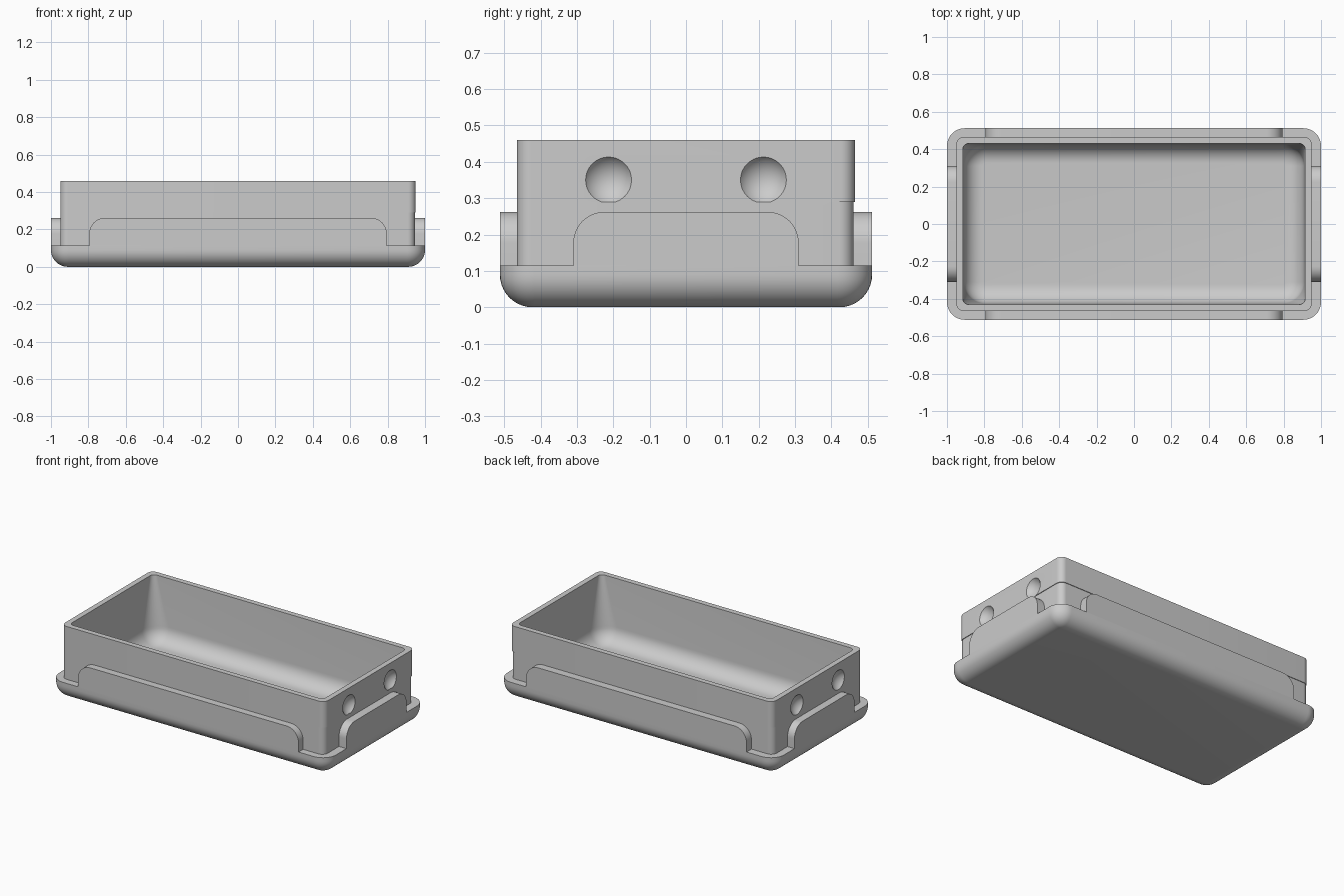
import bpy, bmesh, math
from mathutils import Vector

cube = bpy.data.objects.get("Cube")
if cube:
    bpy.data.objects.remove(cube, do_unlink=True)

GREY = (0.6, 0.6, 0.6, 1)
grey = bpy.data.materials.new("plain grey")
grey.use_nodes = True
grey.diffuse_color = GREY
grey.node_tree.nodes["Principled BSDF"].inputs["Base Color"].default_value = GREY


def finish(bm, name, angle=30):
    bmesh.ops.recalc_face_normals(bm, faces=bm.faces)
    mesh = bpy.data.meshes.new(name)
    bm.to_mesh(mesh)
    bm.free()
    mesh.materials.append(grey)
    obj = bpy.data.objects.new(name, mesh)
    bpy.context.collection.objects.link(obj)
    return obj


def smooth(obj):
    bpy.ops.object.select_all(action="DESELECT")
    obj.select_set(True)
    bpy.context.view_layer.objects.active = obj
    bpy.ops.object.shade_smooth_by_angle(angle=math.radians(30))


def rounded_ring(bm, hx, hy, r, z, shift=0, steps=10):
    """Rounded rectangle of half sizes hx, hy at height z."""
    ring = []
    for q, (sx, sy) in enumerate([(1, 1), (-1, 1), (-1, -1), (1, -1)]):
        for i in range(steps + 1):
            a = math.pi / 2 * (q + i / steps)
            ring.append(bm.verts.new((sx * (hx - r) + r * math.cos(a) + shift,
                                      sy * (hy - r) + r * math.sin(a) + shift, z)))
    return ring


# Tray: one continuous section from the underside, over the rim, to the cavity floor
BASE_X, BASE_Y, LEDGE, TOP, FLOOR = 1.0, 0.512, 0.115, 0.46, 0.045
bm = bmesh.new()
rings = []
R, N = 0.09, 10
for i in range(N + 1):
    a = math.pi / 2 * i / N
    inset = R * (1 - math.sin(a))
    rings.append(rounded_ring(bm, BASE_X - inset, BASE_Y - inset,
                              0.095 - inset, R * (1 - math.cos(a))))
rings.append(rounded_ring(bm, BASE_X, BASE_Y, 0.095, LEDGE))
rings.append(rounded_ring(bm, 0.948, 0.463, 0.04, LEDGE, -0.002))
rings.append(rounded_ring(bm, 0.948, 0.463, 0.04, 0.29, -0.002))
rings.append(rounded_ring(bm, 0.95, 0.465, 0.04, 0.29))
rings.append(rounded_ring(bm, 0.95, 0.465, 0.04, TOP))
rings.append(rounded_ring(bm, 0.915, 0.43, 0.03, TOP))
F = 0.1
for i in range(N + 1):
    a = math.pi / 2 * i / N
    inset = F * (1 - math.cos(a))
    rings.append(rounded_ring(bm, 0.91 - inset, 0.425 - inset,
                              0.115 - inset, FLOOR + F * (1 - math.sin(a))))
for low, high in zip(rings, rings[1:]):
    for i in range(len(low)):
        j = (i + 1) % len(low)
        bm.faces.new((low[i], low[j], high[j], high[i]))
bm.faces.new(rings[0])
bm.faces.new(rings[-1])
tray = finish(bm, "tray")

# Finger dimples in both end walls
DEPTH, BALL = 0.033, 0.077
bm = bmesh.new()
for sx in (-1, 1):
    for y in (-0.213, 0.213):
        made = bmesh.ops.create_uvsphere(bm, u_segments=48, v_segments=32, radius=BALL)
        bmesh.ops.translate(bm, verts=made["verts"],
                            vec=Vector((sx * (0.95 - DEPTH + BALL), y, 0.35)))
cutter = finish(bm, "dimple_cutter")
cutter.hide_render = True
cut = tray.modifiers.new("dimples", "BOOLEAN")
cut.operation, cut.solver, cut.object = "DIFFERENCE", "EXACT", cutter
bpy.context.view_layer.objects.active = tray
bpy.ops.object.modifier_apply(modifier=cut.name)
bpy.data.objects.remove(cutter, do_unlink=True)
smooth(tray)


# Raised tabs standing on the ledge, one on each side
def tab(name, half, r, inner, outer, turn):
    bm = bmesh.new()
    top = 0.262
    outline = [(half, LEDGE)]
    for side in (0, 1):
        for i in range(13):
            a = math.pi / 2 * (side + i / 12)
            cx = (half - r) * (1 - 2 * side)
            outline.append((cx + r * math.cos(a), top - r + r * math.sin(a)))
    outline.append((-half, LEDGE))
    face = bm.faces.new([bm.verts.new((x, -outer, z)) for x, z in outline])
    new = bmesh.ops.extrude_face_region(bm, geom=[face])["geom"]
    verts = [v for v in new if isinstance(v, bmesh.types.BMVert)]
    bmesh.ops.translate(bm, verts=verts, vec=Vector((0, outer - inner, 0)))
    obj = finish(bm, name)
    obj.rotation_euler.z = turn
    smooth(obj)


for name, turn in (("front_tab", 0), ("back_tab", math.pi)):
    tab(name, 0.795, 0.085, 0.455, BASE_Y, turn)
for name, turn in (("left_tab", math.pi / 2), ("right_tab", -math.pi / 2)):
    tab(name, 0.31, 0.085, 0.94, BASE_X, turn)
